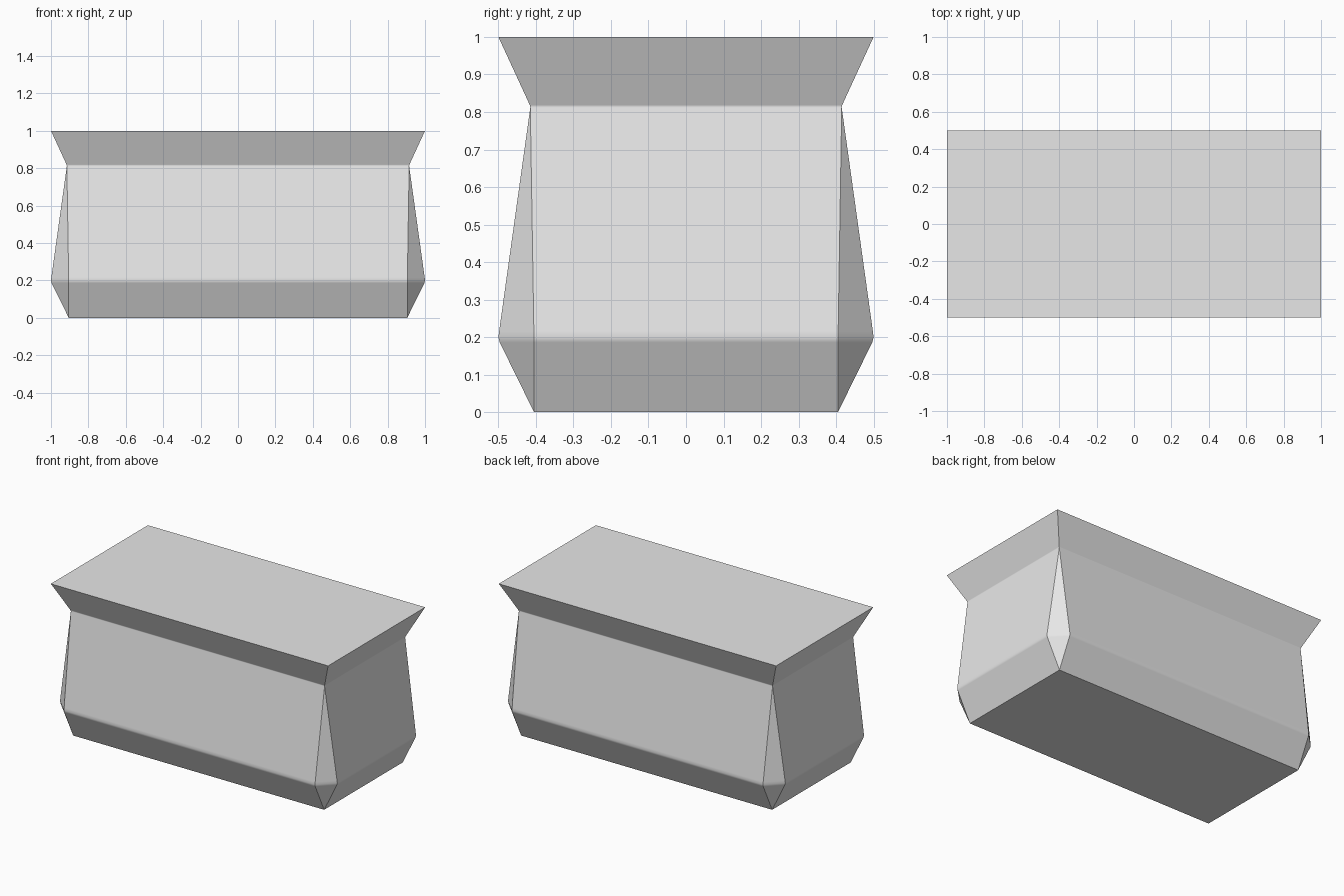
import bpy
import bmesh
from math import radians

cube = bpy.data.objects.get("Cube")
if cube:
    bpy.data.objects.remove(cube, do_unlink=True)

HALF_X, HALF_Y = 1.0, 0.5

# Levels from base to rim: height, inset from the outer box, corner cut
LEVELS = [
    (0.0, 0.095, 0.0),
    (0.186, 0.0035, 0.0915),
    (0.2, 0.0, 0.095),
    (0.216, 0.002, 0.0925),
    (0.812, 0.085, 0.0),
    (0.819, 0.0835, 0.0),
    (1.0, 0.0, 0.0),
]


def ring(bm, z, inset, cut):
    """Rectangle with its four corners cut, counterclockwise."""
    x, y = HALF_X - inset, HALF_Y - inset
    pts = [(x, y - cut), (x - cut, y), (cut - x, y), (-x, y - cut),
           (-x, cut - y), (cut - x, -y), (x - cut, -y), (x, cut - y)]
    return [bm.verts.new((px, py, z)) for px, py in pts]


# Body: stacked rings with a flared rim and faceted corners
bm = bmesh.new()
rings = [ring(bm, *level) for level in LEVELS]
for low, high in zip(rings, rings[1:]):
    for i in range(len(low)):
        j = (i + 1) % len(low)
        bm.faces.new((low[i], low[j], high[j], high[i]))
bm.faces.new(reversed(rings[0]))
bm.faces.new(rings[-1])
bmesh.ops.remove_doubles(bm, verts=bm.verts, dist=0.0001)
bmesh.ops.recalc_face_normals(bm, faces=bm.faces)

mesh = bpy.data.meshes.new("flared_block")
bm.to_mesh(mesh)
bm.free()
block = bpy.data.objects.new("flared_block", mesh)
bpy.context.collection.objects.link(block)

# Plain grey material
grey = bpy.data.materials.new("light grey")
grey.use_nodes = True
color = (0.8, 0.8, 0.8, 1.0)
grey.diffuse_color = color
grey.node_tree.nodes["Principled BSDF"].inputs["Base Color"].default_value = color
mesh.materials.append(grey)

# Soft bends at belly and neck, sharp corners elsewhere
bpy.ops.object.select_all(action="DESELECT")
block.select_set(True)
bpy.context.view_layer.objects.active = block
bpy.ops.object.shade_smooth_by_angle(angle=radians(30))
weighted = block.modifiers.new("even_shading", "WEIGHTED_NORMAL")
weighted.keep_sharp = True
weighted.weight = 100
